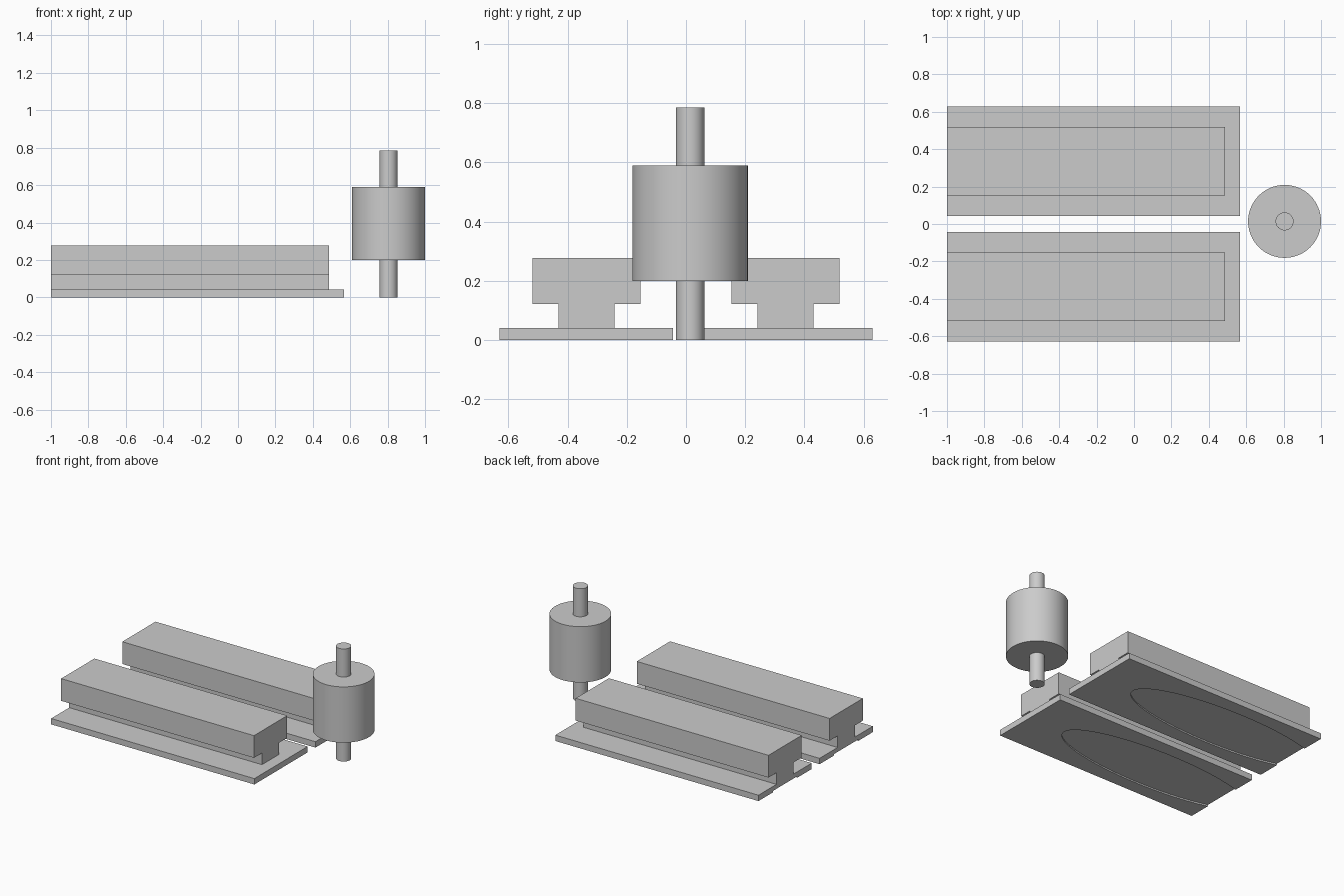
import bpy
import bmesh
import math

cube = bpy.data.objects.get("Cube")
if cube:
    bpy.data.objects.remove(cube, do_unlink=True)

grey = bpy.data.materials.new("plain grey")
grey.use_nodes = True
grey.diffuse_color = (0.6, 0.6, 0.6, 1)
grey.node_tree.nodes["Principled BSDF"].inputs["Base Color"].default_value = (0.6, 0.6, 0.6, 1)


def extruded(name, points, direction):
    """Sweep a flat closed outline along a direction into a solid."""
    bm = bmesh.new()
    face = bm.faces.new([bm.verts.new(p) for p in points])
    swept = bmesh.ops.extrude_face_region(bm, geom=[face], use_keep_orig=True)
    moved = [v for v in swept["geom"] if isinstance(v, bmesh.types.BMVert)]
    bmesh.ops.translate(bm, verts=moved, vec=direction)
    bmesh.ops.recalc_face_normals(bm, faces=bm.faces)
    mesh = bpy.data.meshes.new(name)
    bm.to_mesh(mesh)
    bm.free()
    obj = bpy.data.objects.new(name, mesh)
    bpy.context.collection.objects.link(obj)
    mesh.materials.append(grey)
    return obj


def cylinder(name, radius, bottom, top):
    bpy.ops.mesh.primitive_cylinder_add(
        vertices=64, radius=radius, depth=top - bottom,
        location=(0.805, 0.014, (bottom + top) / 2))
    obj = bpy.context.object
    obj.name = name
    obj.data.materials.append(grey)
    bpy.ops.object.shade_smooth_by_angle(angle=math.radians(30))


LEFT_END, RAIL_END, PLATE_END = -1.0, 0.487, 0.567
MIDDLE = 0.3365

for side, label in ((-1, "front"), (1, "back")):
    y = side * MIDDLE

    # Base plate
    low, high = y - 0.293, y + 0.293
    plate = extruded(label + "_base_plate",
                     [(LEFT_END, low, 0), (PLATE_END, low, 0),
                      (PLATE_END, high, 0), (LEFT_END, high, 0)], (0, 0, 0.041))

    # Shallow oval recess in the underside, running out at the end
    oval = []
    for i in range(64):
        a = math.tau * i / 64
        oval.append((-0.45 + 0.74 * math.cos(a), y + 0.2 * math.sin(a), -0.05))
    cutter = extruded(label + "_recess_cutter", oval, (0, 0, 0.06))
    cutter.hide_render = True
    cutter.hide_viewport = True
    cut = plate.modifiers.new("recess", "BOOLEAN")
    cut.operation = "DIFFERENCE"
    cut.solver = "EXACT"
    cut.object = cutter

    # T-shaped rail: narrow neck under a wide head
    half = [(0.095, 0.041), (0.095, 0.122), (0.183, 0.122), (0.183, 0.277)]
    profile = half + [(-w, z) for w, z in reversed(half)]
    extruded(label + "_t_rail", [(LEFT_END, y + w, z) for w, z in profile],
             (RAIL_END - LEFT_END, 0, 0))

# Roller: drum with a stub of shaft above and below
cylinder("roller_drum", 0.195, 0.2, 0.589)
cylinder("lower_shaft", 0.048, 0, 0.2)
cylinder("upper_shaft", 0.048, 0.589, 0.785)
